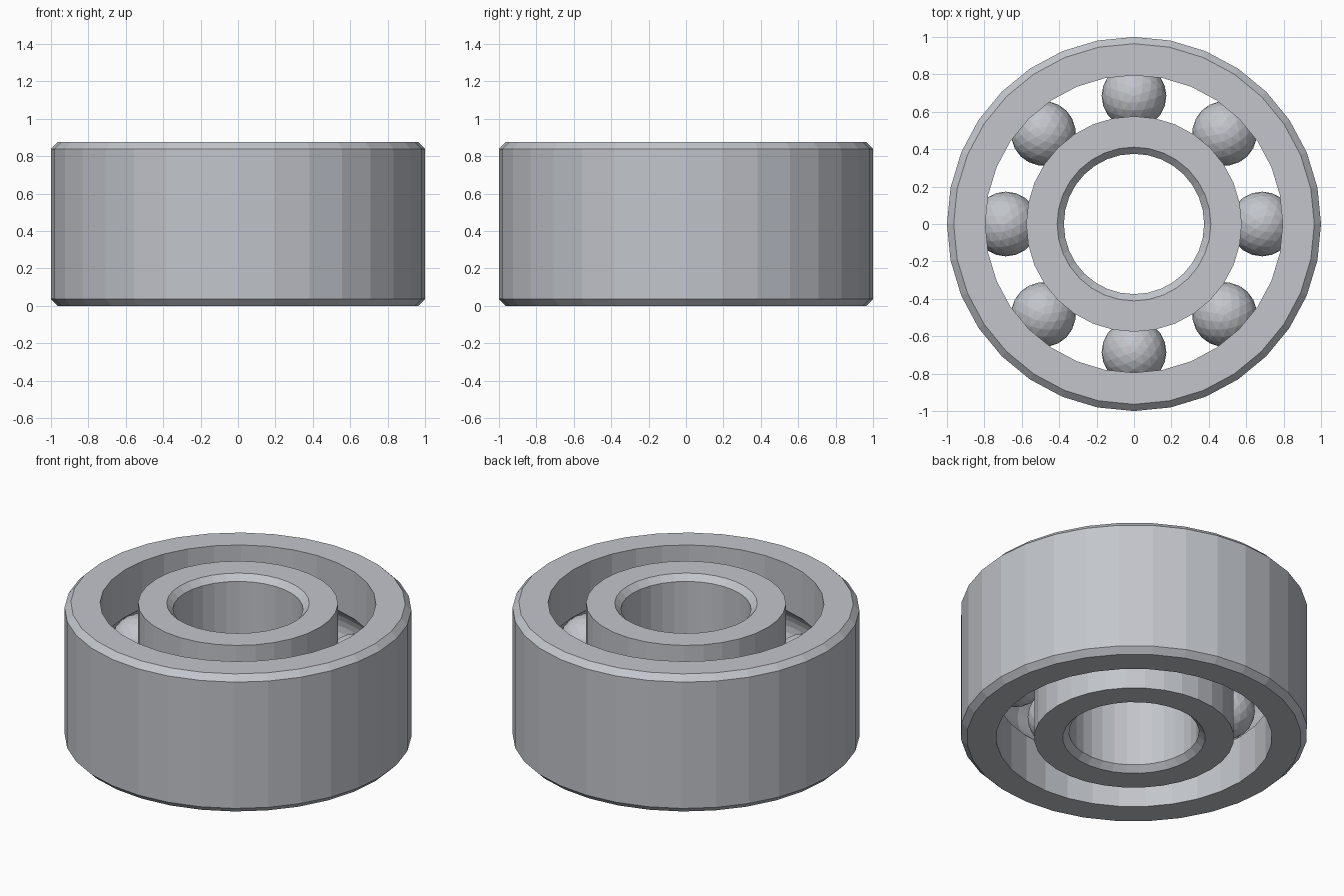
import bpy
import bmesh
from math import sin, cos, asin, sqrt, tau
from mathutils import Matrix

cube = bpy.data.objects.get("Cube")
if cube:
    bpy.data.objects.remove(cube, do_unlink=True)

HEIGHT = 0.875
MID = HEIGHT / 2
BEVEL = 0.036
SIDES = 32
BALLS = 8
PITCH = 0.685          # radius of the circle of ball centres
BALL_R = 0.173
GROOVE_R = 0.176
GROOVE_STEPS = 8

steel = bpy.data.materials.new("brushed steel")
colour = (0.54, 0.56, 0.60, 1)
steel.diffuse_color = colour
steel.use_nodes = True
steel.node_tree.nodes["Principled BSDF"].inputs["Base Color"].default_value = colour


def add_object(name, bm):
    mesh = bpy.data.meshes.new(name)
    bm.to_mesh(mesh)
    bm.free()
    mesh.materials.append(steel)
    obj = bpy.data.objects.new(name, mesh)
    bpy.context.collection.objects.link(obj)
    return obj


def lathe(name, profile):
    """Revolve a closed (radius, z) profile about the z axis."""
    bm = bmesh.new()
    loops = []
    for i in range(SIDES):
        a = tau * i / SIDES
        loops.append([bm.verts.new((r * cos(a), r * sin(a), z)) for r, z in profile])
    for i, here in enumerate(loops):
        there = loops[(i + 1) % SIDES]
        for j in range(len(profile)):
            k = (j + 1) % len(profile)
            bm.faces.new((here[j], there[j], there[k], here[k]))
    bmesh.ops.recalc_face_normals(bm, faces=bm.faces)
    return add_object(name, bm)


def ring(name, plain, race):
    """Ring with a chamfered plain wall and a ball groove in its race wall."""
    side = 1 if race > plain else -1
    chamfer = plain + side * BEVEL
    profile = [(chamfer, 0), (plain, BEVEL),
               (plain, HEIGHT - BEVEL), (chamfer, HEIGHT), (race, HEIGHT)]
    # rounded groove, walked from top to bottom
    depth = abs(PITCH - race)
    half = asin(sqrt(GROOVE_R ** 2 - depth ** 2) / GROOVE_R)
    for s in range(GROOVE_STEPS + 1):
        t = half * (1 - 2 * s / GROOVE_STEPS)
        profile.append((PITCH - side * GROOVE_R * cos(t), MID + GROOVE_R * sin(t)))
    profile.append((race, 0))
    return lathe(name, profile)


# Races
ring("outer_ring", 1.0, 0.795)
ring("inner_ring", 0.375, 0.576)

# Balls
for i in range(BALLS):
    a = tau * i / BALLS
    bm = bmesh.new()
    bmesh.ops.create_icosphere(bm, subdivisions=3, radius=BALL_R)
    ball = add_object(f"ball_{i + 1}", bm)
    ball.matrix_world = Matrix.Rotation(a, 4, "Z") @ Matrix.Translation((PITCH, 0, MID))
